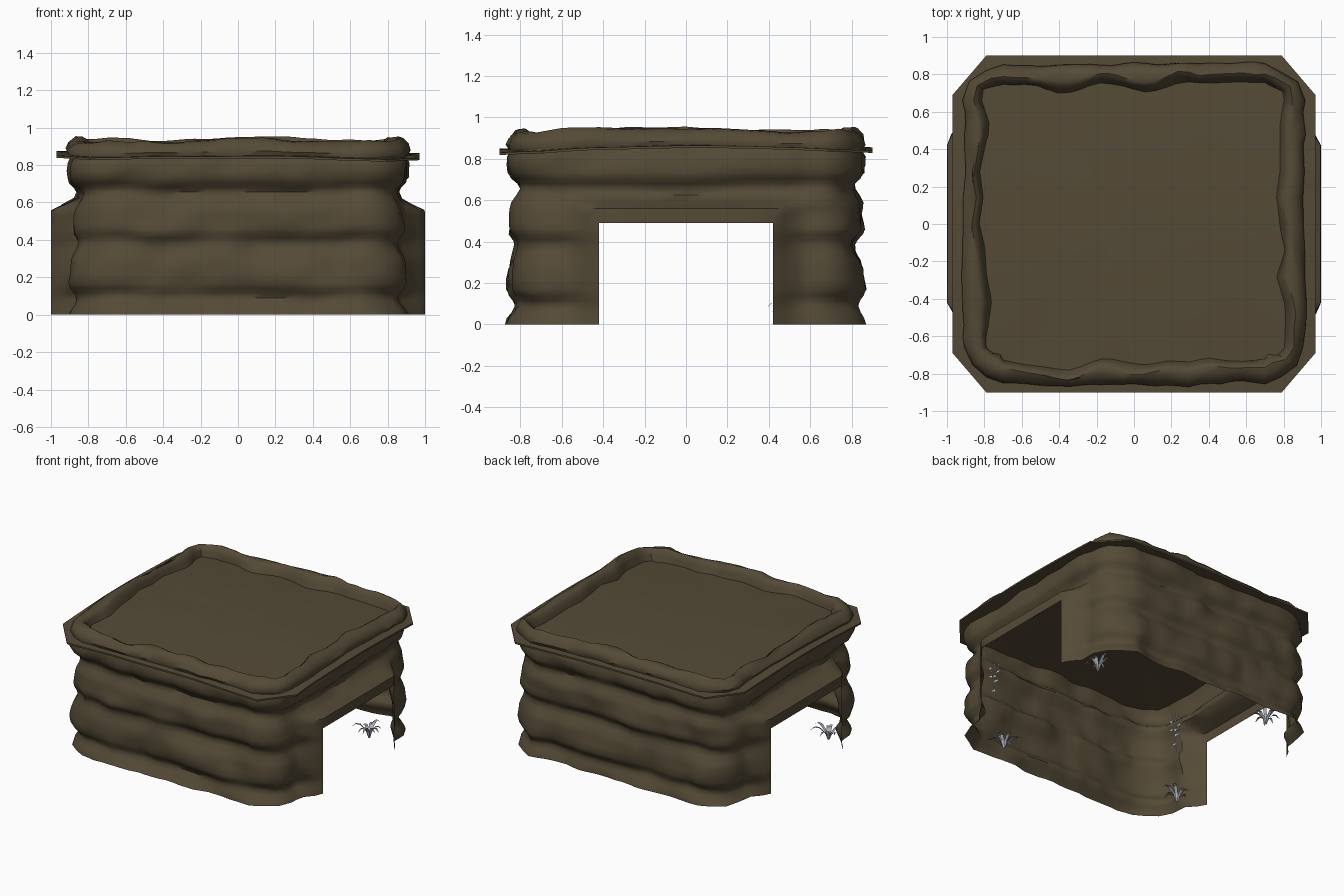
import bpy, math, random
from mathutils import Vector, noise

if "Cube" in bpy.data.objects:
    bpy.data.objects.remove(bpy.data.objects["Cube"])

random.seed(4)

def material(name, col):
    m = bpy.data.materials.new(name)
    m.diffuse_color = (*col, 1)
    m.use_nodes = True
    m.node_tree.nodes["Principled BSDF"].inputs["Base Color"].default_value = m.diffuse_color
    return m

earth = material("earth_brown", (0.089, 0.068, 0.037))
grey = material("pale_grey_leaf", (0.42, 0.44, 0.48))

def make(name, verts, faces, mat, angle=None):
    me = bpy.data.meshes.new(name)
    me.from_pydata([tuple(v) for v in verts], [], faces)
    me.materials.append(mat)
    ob = bpy.data.objects.new(name, me)
    bpy.context.collection.objects.link(ob)
    if angle:
        bpy.ops.object.select_all(action='DESELECT')
        ob.select_set(True)
        bpy.context.view_layer.objects.active = ob
        bpy.ops.object.shade_smooth_by_angle(angle=math.radians(angle))
    return ob

def nz(x, y, z, f):
    return noise.noise(Vector((x * f + 7.3, y * f + 2.1, z * f + 4.7)))

def smooth(t):
    t = max(0.0, min(1.0, t))
    return t * t * (3 - 2 * t)

def interp(table, z):
    for (a, u), (b, v) in zip(table, table[1:]):
        if z <= b:
            return u + (v - u) * smooth((z - a) / (b - a))
    return table[-1][1]

# Rounded rectangle outline with outward normals, half then turned 180 degrees
def outline(hx, hy):
    ys = [-.66, -.6, -.54, -.48, -.42, -.28, -.14, 0, .14, .28, .42, .48, .54, .6, .66]
    half = [((hx, y), (1, 0)) for y in ys]
    half += [((hx - .035, .66 + (hy - .66) * .5), (.85, .5)),
             ((hx - .11, hy - .035), (.5, .85))]
    n = 24
    half += [((.7 - 1.4 * i / n, hy), (0, 1)) for i in range(n + 1)]
    half += [((-hx + .11, hy - .035), (-.5, .85)),
             ((-hx + .035, .66 + (hy - .66) * .5), (-.85, .5))]
    return half + [((-p[0], -p[1]), (-q[0], -q[1])) for p, q in half]

def loft(rows, skip=lambda i, j: False):
    n = len(rows[0])
    verts = [v for r in rows for v in r]
    faces = [(j * n + i, j * n + (i + 1) % n, (j + 1) * n + (i + 1) % n, (j + 1) * n + i)
             for j in range(len(rows) - 1) for i in range(n) if not skip(i, j)]
    return verts, faces

# Rippled earth walls, a thin shell with a doorway in each x side
PROFILE = [(0, .025), (.09, -.02), (.17, .022), (.27, .015), (.385, -.028), (.455, .012),
           (.56, .01), (.655, -.032), (.73, .022), (.8, .022), (.86, .0)]
zs = [0, .03, .06, .09, .115, .14, .17, .22, .27, .31, .35, .385, .41, .435, .46, .49, .53, .56,
      .59, .625, .655, .68, .705, .735, .77, .81, .86]
plan = outline(.878, .83)

def wall_point(p, q, z):
    x, y = p
    wob = .025 * nz(x, y, 0, 2.5)
    d = interp(PROFILE, z + (wob if z > 0 else 0)) + .03 * nz(x, y, z, 4.5) + .02 * nz(x, y, z, 9)
    v = Vector((x + q[0] * d, y + q[1] * d, z))
    if abs(x) > .85:
        w = smooth(1 - max((abs(y) - .43) / .13, (z - .555) / .06))
        v.x += (math.copysign(1, x) - v.x) * w
        v.y = y
    return v

rows = [[wall_point(p, q, z) for p, q in plan] for z in zs]
def in_door(i, j):
    a, b = plan[i][0], plan[(i + 1) % len(plan)][0]
    return abs(a[0]) > .85 and abs(a[1] + b[1]) / 2 < .42 and zs[j + 1] <= .491
v, f = loft(rows, in_door)
make("earth_walls", v, f, earth, 50)

# Roof sheet: thin chamfered octagon, gently domed and waving, which is floor and ceiling
def roof_z(x, y):
    return (.837 + .032 * math.cos(1.8 * (y - .08)) + .01 * math.cos(2.2 * x)
            - .005 * x + .006 * nz(x, y, 0, 3))

corners = [(.97, -.69), (.97, .69), (.79, .9), (-.79, .9), (-.97, .69), (-.97, -.69),
           (-.79, -.9), (.79, -.9)]
ring = []
for a, b in zip(corners, corners[1:] + corners[:1]):
    n = 12 if abs(a[0] - b[0]) + abs(a[1] - b[1]) > 1 else 2
    ring += [(a[0] + (b[0] - a[0]) * i / n, a[1] + (b[1] - a[1]) * i / n) for i in range(n)]
def roof_row(s, dz):
    return [Vector((x * s, y * s, roof_z(x * s, y * s) + dz)) for x, y in ring]
scales = (.15, .4, .6, .8, .92, 1)
v, f = loft([roof_row(s, -.006) for s in scales] + [roof_row(s, .006) for s in reversed(scales)])
n = len(ring)
f += [tuple(reversed(range(n))), tuple(range(len(v) - n, len(v)))]
make("roof_sheet", v, f, earth, 40)

# Rugged parapet rim standing on the roof sheet
rim_plan = outline(.88, .825)
steps = [(.02, 0, 0), (.03, .3, .4), (.015, .65, .8), (-.015, .93, 1), (-.035, 1, 1),
         (-.055, .85, .8), (-.07, .5, .5), (-.085, -.05, 0)]
rows = []
for off, t, k in steps:
    r = []
    for (x, y), q in rim_plan:
        d = off + (.03 * nz(x, y, 0, 3.5) + .025 * nz(x, y, t / 9, 8)) * (.5 + .5 * k)
        if off < -.03:
            d += .06 * nz(x, y, 5, 4.5) - .01
        px, py = x + q[0] * d, y + q[1] * d
        crest = (.938 + .02 * nz(x, y, 1, 3) + .014 * nz(x, y, 3, 7)
                 + .018 * math.cos(2.4 * (y - .1)) * abs(x) + .012 * math.cos(2.2 * x) * abs(y)
                 + .025 * smooth(1 - math.hypot(x - .83, y - .78) / .12))
        base = roof_z(px, py)
        r.append(Vector((px, py, base + (crest - base) * t)))
    rows.append(r)
v, f = loft(rows)
make("parapet_rim", v, f, earth, 45)

# Blade along a path of points, tapered
def blade(verts, faces, pts, side, widths):
    b = len(verts)
    for p, w in zip(pts, widths):
        verts += [p - side * w, p + side * w]
    for i in range(len(pts) - 1):
        k = b + 2 * i
        faces.append((k, k + 1, k + 3, k + 2))

# Grass tufts inside the four corners
for idx, (x, y) in enumerate([(.74, .5), (-.6, .68), (.55, -.72), (-.82, -.52)]):
    v, f = [], []
    for k in range(9):
        a = k * math.tau / 9 + random.uniform(-.2, .2)
        d, s = Vector((math.cos(a), math.sin(a), 0)), Vector((-math.sin(a), math.cos(a), 0))
        R, H = random.uniform(.08, .13), random.uniform(.07, .11)
        pts = [Vector((x, y, 0)) + d * R * t + Vector((0, 0, H * g))
               for t, g in ((.05, 0), (.2, .55), (.5, .95), (.75, 1), (1, .75))]
        pts = [Vector((max(-.88, min(.88, p.x)), max(-.8, min(.8, p.y)), p.z)) for p in pts]
        blade(v, f, pts, s, (.004, .01, .012, .008, .001))
    make("grass_tuft_%d" % (idx + 1), v, f, grey)

# Hanging vines with small leaves on the inside of two corners
for idx, (x, y, z0) in enumerate([(.62, -.73, .68), (-.79, -.5, .68)]):
    v, f = [], []
    for k in range(3):
        ox = (k - 1) * .022
        L = (.2, .3, .16)[k]
        pts = [Vector((x + ox + .008 * math.sin(t * 2 + k), y - ox * .5, z0 - L * t / 5)) for t in range(6)]
        blade(v, f, pts, Vector((.7, -.7, 0)), [.003] * 6)
        for t, p in enumerate(pts[1:]):
            s = 1 if t % 2 else -1
            tip = p + Vector((.016 * s, -.016 * s, -.024))
            blade(v, f, [p, (p + tip) / 2, tip], Vector((.6, -.6, .5)), (.002, .009, .001))
    make("hanging_vine_%d" % (idx + 1), v, f, grey)
